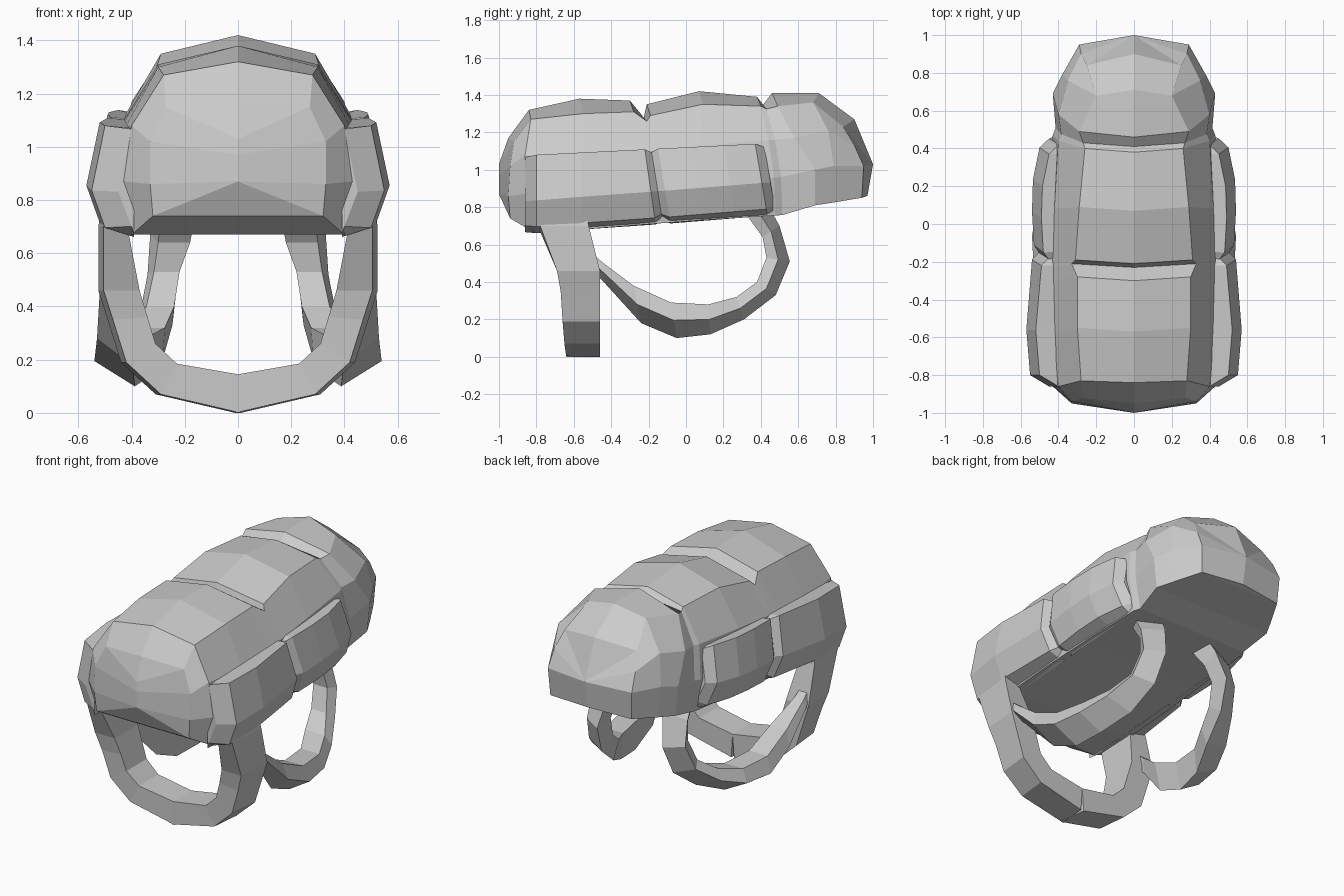
import bpy
import bmesh
from mathutils import Vector

old = bpy.data.objects.get("Cube")
if old:
    bpy.data.objects.remove(old, do_unlink=True)

grey = bpy.data.materials.new("plain_grey")
grey.use_nodes = True
tone = (0.6, 0.6, 0.6, 1)
grey.diffuse_color = tone
grey.node_tree.nodes["Principled BSDF"].inputs["Base Color"].default_value = tone


def loft(name, rings, closed=True):
    """Skin the rings of the left half, then mirror them to the right."""
    bm = bmesh.new()
    rows = [[bm.verts.new(Vector(point)) for point in ring] for ring in rings]
    count = len(rows[0])
    for near, far in zip(rows, rows[1:]):
        for i in range(count if closed else count - 1):
            j = (i + 1) % count
            bm.faces.new((near[i], near[j], far[j], far[i]))
    if closed:
        for end in (rows[0], rows[-1]):
            if any(abs(vert.co.x) > 0.001 for vert in end):
                bm.faces.new(end)
    bmesh.ops.remove_doubles(bm, verts=bm.verts, dist=0.0005)
    geometry = bm.verts[:] + bm.edges[:] + bm.faces[:]
    bmesh.ops.mirror(bm, geom=geometry, axis='X', merge_dist=0.0005)
    bmesh.ops.remove_doubles(bm, verts=bm.verts, dist=0.0005)
    bmesh.ops.recalc_face_normals(bm, faces=bm.faces)
    mesh = bpy.data.meshes.new(name)
    bm.to_mesh(mesh)
    bm.free()
    mesh.materials.append(grey)
    obj = bpy.data.objects.new(name, mesh)
    bpy.context.collection.objects.link(obj)
    return obj


def floor(y):
    return 0.725 + 0.08 * y


def half_section(top, corner, shoulder, middle, low):
    """Half cross-section from the crown to the centre of the underside."""
    return [top, corner, shoulder, middle, low, (0, low[1], low[2])]


def trunk_section(y, crown, drop, corner_x, shoulder_x):
    lean = 0.16 * max(0, y)
    return half_section(
        (0, y, crown),
        (corner_x, y + 0.02, crown - drop),
        (shoulder_x, y + lean, 1.12 + 0.1 * y),
        (shoulder_x + 0.03, y + lean * 1.5, 0.92 + 0.1 * y),
        (shoulder_x, y + lean * 1.6, floor(y)))


# Body: rounded nose, trunk with two notches, rounded tail
nose_tip = half_section((0, -1, 1.03), (0, -1, 1.03), (0, -1, 0.97),
                        (0, -1, 0.87), (0, -1, 0.87))
nose = half_section((0, -0.95, 1.17), (0.27, -0.92, 1.15), (0.33, -0.94, 1.02),
                    (0.33, -0.95, 0.86), (0.32, -0.94, 0.74))
brow = half_section((0, -0.84, 1.32), (0.28, -0.83, 1.27), (0.4, -0.86, 1.08),
                    (0.43, -0.86, 0.87), (0.4, -0.82, 0.67))
trunk = [trunk_section(*row) for row in (
    (-0.57, 1.38, 0.08, 0.30, 0.43), (-0.30, 1.37, 0.06, 0.30, 0.43),
    (-0.23, 1.26, 0.0, 0.33, 0.43), (-0.21, 1.35, 0.06, 0.31, 0.43),
    (0.07, 1.42, 0.07, 0.29, 0.42), (0.38, 1.39, 0.05, 0.26, 0.40),
    (0.41, 1.345, 0.02, 0.27, 0.385))]
rim = half_section((0, 0.46, 1.41), (0.29, 0.49, 1.34), (0.4, 0.58, 1.17),
                   (0.43, 0.69, 1.0), (0.41, 0.69, 0.81))
tail = half_section((0, 0.71, 1.41), (0.2, 0.68, 1.36), (0.35, 0.76, 1.21),
                    (0.38, 0.79, 1.02), (0.36, 0.79, 0.825))
tail_end = half_section((0, 0.9, 1.27), (0.25, 0.84, 1.23), (0.28, 0.9, 1.13),
                        (0.29, 0.95, 1.02), (0.28, 0.94, 0.85))
tail_tip = half_section((0, 1, 1.03), (0, 1, 1.03), (0, 1, 1.03),
                        (0, 1, 1.03), (0, 0.97, 0.86))
loft("body", [nose_tip, nose, brow, *trunk, rim, tail, tail_end, tail_tip],
     closed=False)


# Side panels: two raised pads along each flank
def panel_section(y, reach, inset=0.0):
    base = floor(y) + inset
    top = 1.12 + 0.05 * y - inset
    middle = 0.9 + 0.08 * y
    lean = 0.17 * max(0, min(1, (y + 0.5) * 3))

    def at(x, z):
        return (x, y + lean * (top - z), z)

    return [at(0.39, top - 0.01), at(reach - 0.05, top), at(reach, middle),
            at(reach - 0.05, base + 0.035), at(0.39, base)]


loft("front_side_panel", [panel_section(*row) for row in (
    (-0.86, 0.45, 0.01), (-0.80, 0.55, 0.0), (-0.56, 0.57, 0.0),
    (-0.22, 0.54, 0.0), (-0.18, 0.50, 0.02))])
loft("rear_side_panel", [panel_section(*row) for row in (
    (-0.19, 0.50, 0.02), (-0.15, 0.53, 0.0), (0.03, 0.54, 0.0),
    (0.20, 0.535, 0.0), (0.37, 0.50, 0.0), (0.42, 0.45, 0.02))])

# Front strap: a wide band hanging under the nose
front_path = (
    # outer x, outer z, inner x, inner z, front y, back y
    (0.50, 0.80, 0.42, 0.80, -0.78, -0.54),
    (0.515, 0.70, 0.41, 0.67, -0.78, -0.52),
    (0.515, 0.46, 0.37, 0.46, -0.69, -0.46),
    (0.48, 0.35, 0.34, 0.36, -0.67, -0.46),
    (0.43, 0.19, 0.31, 0.26, -0.66, -0.46),
    (0.30, 0.07, 0.23, 0.185, -0.65, -0.46),
    (0.00, 0.00, 0.00, 0.145, -0.64, -0.46))
loft("front_strap", [
    [(ox - 0.01, front, oz), (ox + 0.01, back, oz),
     (ix, back, iz), (ix, front, iz)]
    for ox, oz, ix, iz, front, back in front_path])

# Side straps: loops sweeping from the front strap back to the underside
side_path = (
    # centre x, half width, outer y, outer z, inner y, inner z
    (0.48, 0.03, -0.50, 0.46, -0.50, 0.55),
    (0.48, 0.04, -0.44, 0.40, -0.44, 0.50),
    (0.46, 0.07, -0.24, 0.18, -0.28, 0.38),
    (0.46, 0.08, -0.05, 0.10, -0.08, 0.29),
    (0.43, 0.08, 0.13, 0.12, 0.12, 0.28),
    (0.36, 0.085, 0.31, 0.20, 0.27, 0.32),
    (0.305, 0.065, 0.48, 0.33, 0.38, 0.40),
    (0.28, 0.06, 0.555, 0.51, 0.43, 0.53),
    (0.255, 0.075, 0.50, 0.70, 0.41, 0.64),
    (0.24, 0.08, 0.45, 0.79, 0.33, 0.75))
side_rings = []
for x, half, oy, oz, iy, iz in side_path:
    outer, inner = Vector((x, oy, oz)), Vector((x, iy, iz))
    side = Vector((half, 0, 0))
    ledge = outer.lerp(inner, 0.5)
    side_rings.append([outer - side * 0.9, ledge + side,
                       inner + side * 0.6, inner - side])
loft("side_straps", side_rings)
